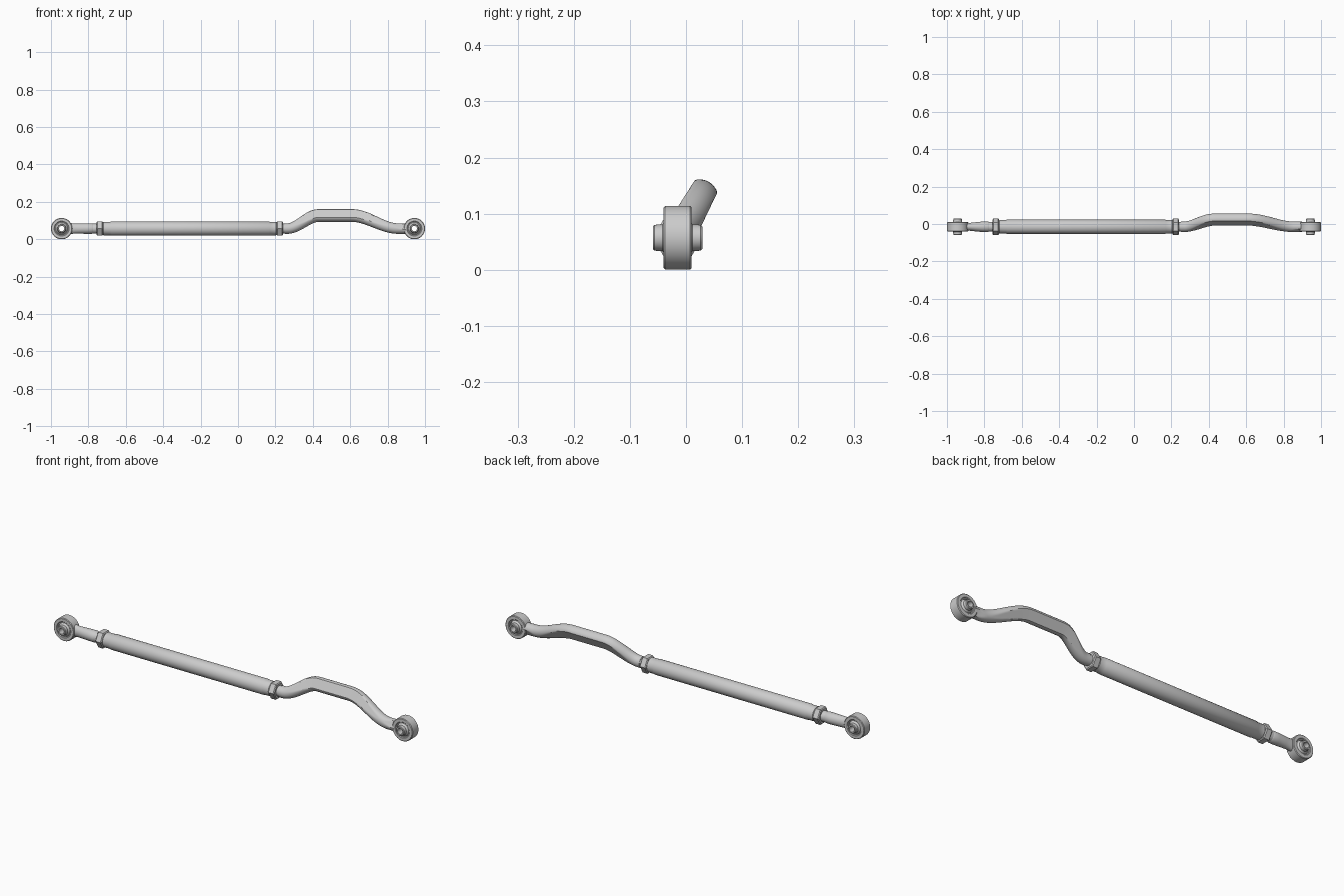
import bpy, bmesh, math
from mathutils import Vector

if "Cube" in bpy.data.objects:
    bpy.data.objects.remove(bpy.data.objects["Cube"])

CY, CZ = -0.015, 0.057      # main axis of the rod
EYE_X = 0.943               # distance of each eye centre from the middle


def finish(name, rings, caps, closed=False, angle=35):
    """Skin a list of point rings into a mesh object."""
    bm = bmesh.new()
    loops = [[bm.verts.new(p) for p in ring] for ring in rings]
    n = len(loops[0])
    pairs = list(zip(loops, loops[1:])) + ([(loops[-1], loops[0])] if closed else [])
    for a, b in pairs:
        for i in range(n):
            j = (i + 1) % n
            bm.faces.new((a[i], a[j], b[j], b[i]))
    if caps:
        bm.faces.new(loops[0])
        bm.faces.new(loops[-1])
    bmesh.ops.recalc_face_normals(bm, faces=bm.faces)
    me = bpy.data.meshes.new(name)
    bm.to_mesh(me)
    bm.free()
    ob = bpy.data.objects.new(name, me)
    bpy.context.collection.objects.link(ob)
    bpy.context.view_layer.objects.active = ob
    ob.select_set(True)
    bpy.ops.object.shade_smooth_by_angle(angle=math.radians(angle))
    ob.select_set(False)
    return ob


def circle(n, phase=0):
    return [(math.cos(phase + 2 * math.pi * i / n), math.sin(phase + 2 * math.pi * i / n)) for i in range(n)]


def along_x(name, stations, sides=40, phase=0):
    """Loft elliptical stations (x, half_y, half_z) along the main axis."""
    rings = [[(x, CY + c * ry, CZ + s * rz) for c, s in circle(sides, phase)] for x, ry, rz in stations]
    return finish(name, rings, True)


def around_y(name, x, profile, sides=48):
    """Revolve a closed profile (y, radius) around the eye's bore."""
    rings = [[(x + c * r, CY + y, CZ + s * r) for c, s in circle(sides)] for y, r in profile]
    return finish(name, rings, False, closed=True)


# Main tube with slightly stepped ends
along_x("main_tube", [(-0.722, .033, .033), (-0.719, .036, .036), (-0.683, .036, .036), (-0.68, .038, .038),
                      (0.167, .038, .038), (0.17, .036, .036), (0.204, .036, .036), (0.207, .033, .033)])

# Hex jam nuts and threaded shanks
for side, nx, s0, s1 in (("left", -0.739, -0.80, -0.70), ("right", 0.223, 0.19, 0.27)):
    along_x(side + "_jam_nut", [(nx - .017, .039, .039), (nx - .013, .044, .044),
                                (nx + .013, .044, .044), (nx + .017, .039, .039)], 6)
    along_x(side + "_threaded_shank", [(s0, .026, .026), (s1, .026, .026)])

# Eyes, bushings and pivot sleeves at both ends
for side, sx in (("left", -1), ("right", 1)):
    x = sx * EYE_X
    around_y(side + "_eye_ring", x, [(-.025, .040), (-.025, .054), (-.022, .057), (.022, .057), (.025, .054),
                                     (.025, .040), (.022, .037), (-.022, .037)])
    around_y(side + "_retaining_ring", x, [(-.021, .033), (-.021, .038), (.021, .038), (.021, .033)])
    ball = [(.036 * math.sin(a), .036 * math.cos(a)) for a in [math.radians(-50 + 10 * i) for i in range(11)]]
    around_y(side + "_pivot_ball", x, ball + [(.0275, .015), (-.0275, .015)])
    around_y(side + "_pivot_sleeve", x, [(-.044, .014), (-.044, .020), (-.041, .023), (-.026, .024),
                                         (.026, .024), (.041, .023), (.044, .020), (.044, .014)])

# Forged neck of the left eye
along_x("left_eye_neck", [(-EYE_X + .046, .021, .030), (-EYE_X + .065, .021, .027), (-0.85, .024, .027),
                          (-0.81, .028, .028), (-0.782, .028, .028), (-0.776, .026, .026)])

# Bent arm: round at its ends, pressed flat through the raised middle
tilt = math.radians(29)
out = Vector((0, math.sin(tilt), math.cos(tilt)))
flat = Vector((0, math.cos(tilt), -math.sin(tilt)))
RISE = 0.080


def smooth(a, b, x):
    t = min(max((x - a) / (b - a), 0), 1)
    return t * t * (3 - 2 * t)


def lift(x):
    return smooth(0.265, 0.43, x) * (1 - smooth(0.61, 0.855, x))


rings = []
for i in range(66):
    x = 0.252 + (EYE_X - .046 - 0.252) * i / 65
    t = lift(x)
    slope = RISE * (lift(x + .001) - lift(x - .001)) / .002
    normal = (out - Vector((slope, 0, 0))).normalized()
    centre = Vector((x, CY, CZ)) + out * RISE * t
    r, lim = .028 + .006 * t, .029 - .006 * t
    end = smooth(0.82, 0.89, x)
    lim -= .007 * end
    rings.append([centre + normal * r * s + flat * min(max(r * c, -lim), lim) for c, s in circle(40)])
finish("bent_arm", rings, True, angle=30)
